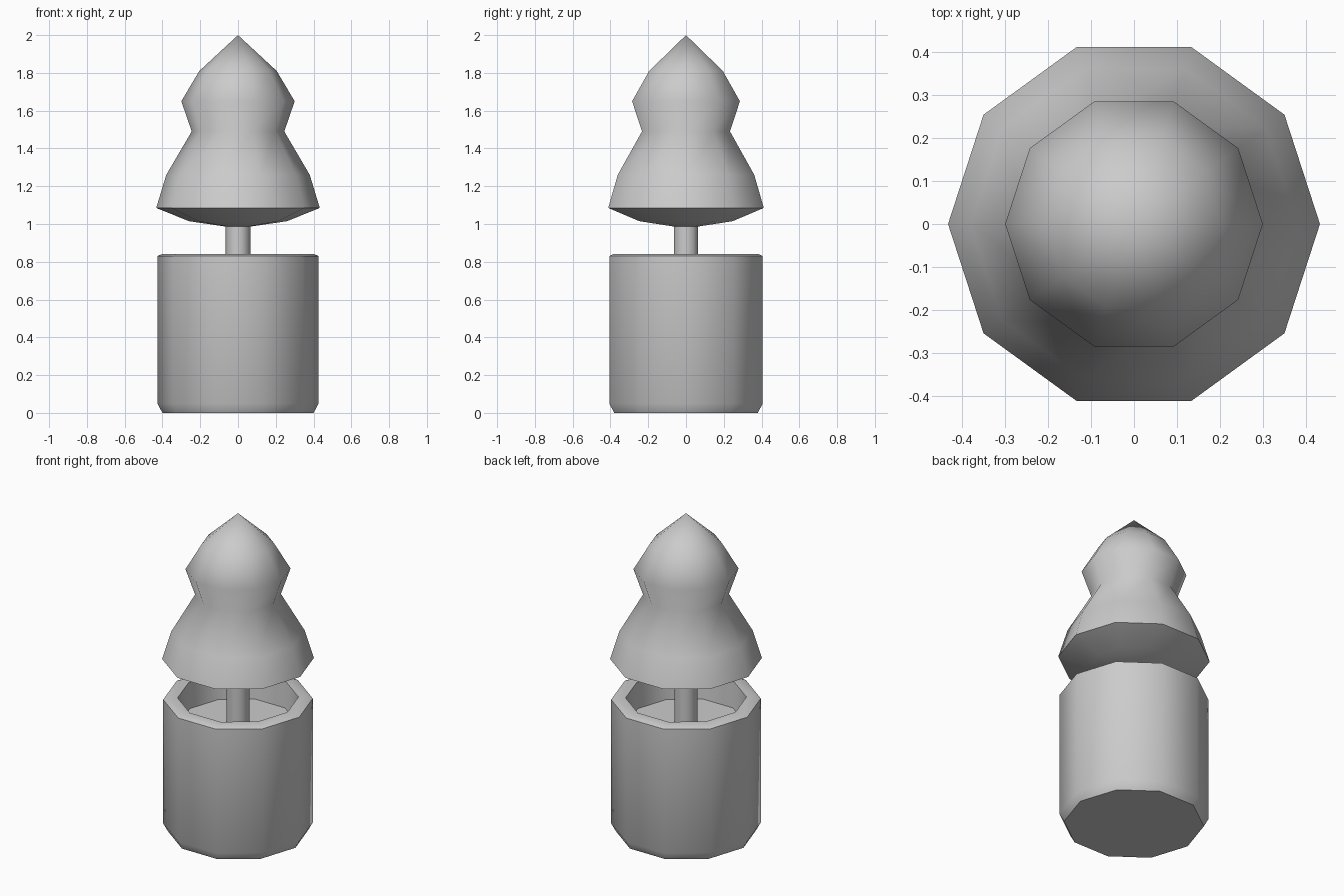
import bpy, bmesh, math

if "Cube" in bpy.data.objects:
    bpy.data.objects.remove(bpy.data.objects["Cube"])

SIDES = 10


def lathe(name, profile):
    """Spin an (r, z) profile around z; r = 0 makes a pole, open ends are capped."""
    bm = bmesh.new()
    rings = []
    for r, z in profile:
        if r == 0:
            rings.append([bm.verts.new((0, 0, z))] * SIDES)
        else:
            rings.append([bm.verts.new((r * math.cos(math.tau * i / SIDES),
                                        r * math.sin(math.tau * i / SIDES), z))
                          for i in range(SIDES)])
    for a, b in zip(rings, rings[1:]):
        for i in range(SIDES):
            j = (i + 1) % SIDES
            bm.faces.new(dict.fromkeys((a[i], a[j], b[j], b[i])))
    for ring in (rings[0], rings[-1]):
        if len(set(ring)) == SIDES:
            bm.faces.new(ring)
    bmesh.ops.recalc_face_normals(bm, faces=bm.faces)
    mesh = bpy.data.meshes.new(name)
    bm.to_mesh(mesh)
    bm.free()
    obj = bpy.data.objects.new(name, mesh)
    bpy.context.collection.objects.link(obj)
    bpy.ops.object.select_all(action='DESELECT')
    obj.select_set(True)
    bpy.context.view_layer.objects.active = obj
    bpy.ops.object.shade_smooth_by_angle(angle=math.radians(50))
    return obj


# Pot with chamfered base, thick rim and the soil surface inside
lathe("pot", [(0.40, 0), (0.427, 0.05), (0.427, 0.83), (0.405, 0.84),
              (0.345, 0.84), (0.335, 0.68)])

# Trunk rising from the soil
lathe("trunk", [(0.066, 0.67), (0.066, 1.0)])

# Two-tier foliage
lathe("foliage", [(0, 0.985), (0.07, 0.987), (0.26, 1.015), (0.433, 1.085),
                  (0.38, 1.26), (0.245, 1.49), (0.30, 1.65), (0.205, 1.81),
                  (0, 2.0)])
